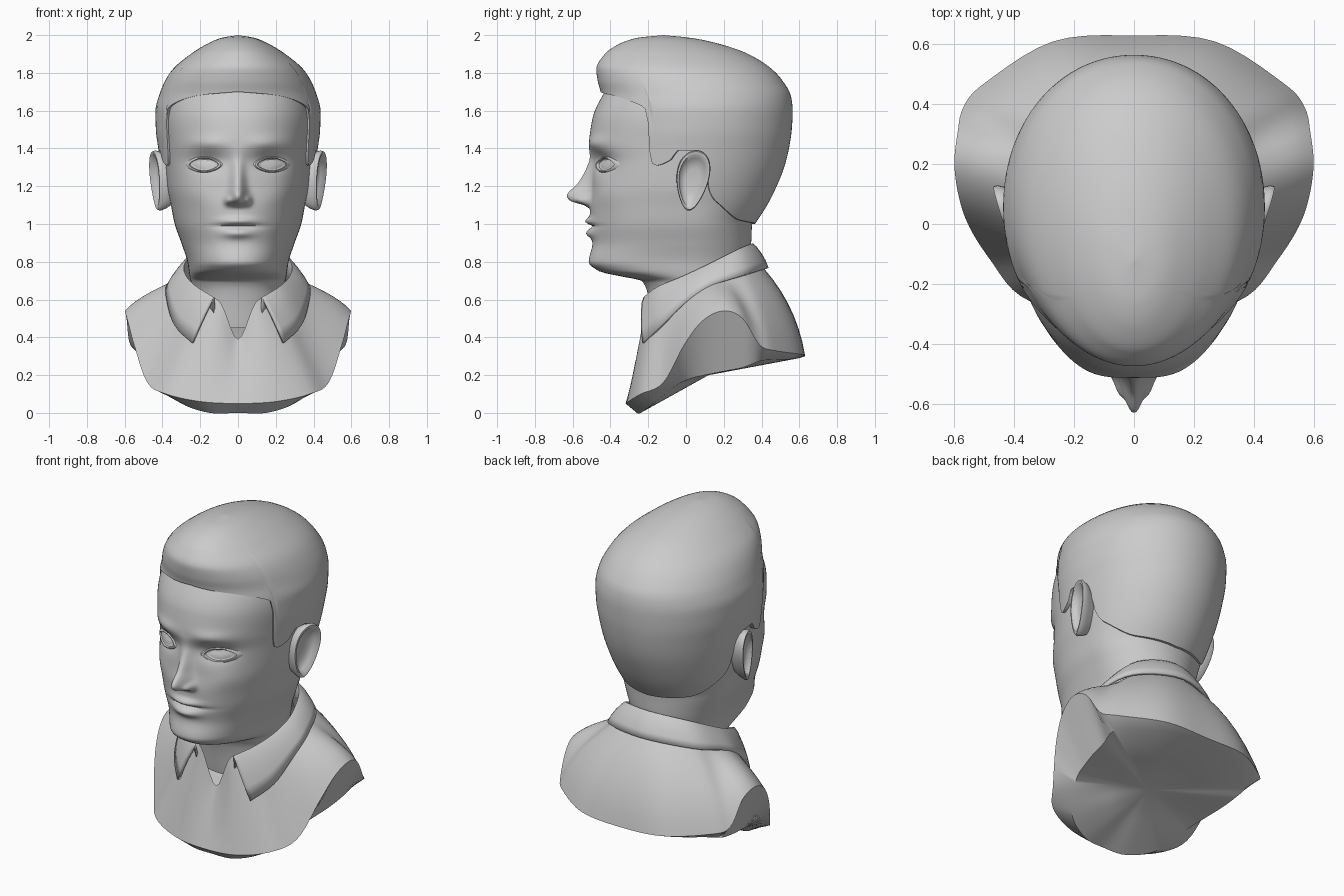
import bpy, bmesh, math
from mathutils import Vector

if "Cube" in bpy.data.objects:
    bpy.data.objects.remove(bpy.data.objects["Cube"])

clay = bpy.data.materials.new("grey_clay")
clay.diffuse_color = (0.6, 0.6, 0.6, 1)
clay.use_nodes = True
clay.node_tree.nodes["Principled BSDF"].inputs["Base Color"].default_value = clay.diffuse_color


def loft(name, rings, closed=True, angle=40, solid=0):
    """Skin a list of equal-length point rings."""
    bm = bmesh.new()
    rows = [[bm.verts.new(p) for p in r] for r in rings]
    n = len(rows[0])
    for a, b in zip(rows, rows[1:]):
        for i in range(n if closed else n - 1):
            j = (i + 1) % n
            bm.faces.new((a[i], a[j], b[j], b[i]))
    bmesh.ops.remove_doubles(bm, verts=bm.verts, dist=0.00005)
    bmesh.ops.recalc_face_normals(bm, faces=bm.faces)
    me = bpy.data.meshes.new(name)
    bm.to_mesh(me)
    bm.free()
    ob = bpy.data.objects.new(name, me)
    bpy.context.collection.objects.link(ob)
    me.materials.append(clay)
    bpy.ops.object.select_all(action='DESELECT')
    ob.select_set(True)
    bpy.context.view_layer.objects.active = ob
    bpy.ops.object.shade_smooth_by_angle(angle=math.radians(angle))
    if solid:
        m = ob.modifiers.new("thickness", 'SOLIDIFY')
        m.thickness, m.offset = solid, 0
    return ob


def curve(keys, z):
    """Monotone cubic through rows of (z, values...)."""
    z = min(max(z, keys[0][0]), keys[-1][0])
    i = max(k for k in range(len(keys) - 1) if keys[k][0] <= z)
    h = keys[i + 1][0] - keys[i][0]
    t = (z - keys[i][0]) / h

    def slope(k, c):
        def sec(a):
            return (keys[a + 1][c] - keys[a][c]) / (keys[a + 1][0] - keys[a][0])
        if k == 0:
            return sec(0)
        if k == len(keys) - 1:
            return sec(k - 1)
        a, b = sec(k - 1), sec(k)
        return 0 if a * b <= 0 else 2 * a * b / (a + b)
    return [(2*t**3 - 3*t*t + 1) * keys[i][c] + (3*t*t - 2*t**3) * keys[i + 1][c]
            + h * ((t**3 - 2*t*t + t) * slope(i, c) + (t**3 - t*t) * slope(i + 1, c))
            for c in range(1, len(keys[0]))]


def spline(half, closed, sub=5):
    """Mirror right-hand points across x and smooth them."""
    other = [(-x, y, z) for x, y, z in half[::-1]]
    p = [Vector(q) for q in half + (other[1:-1] if closed else other[1:])]
    n, out = len(p), []

    def at(k):
        return p[k % n] if closed else p[min(max(k, 0), n - 1)]
    for i in range(n if closed else n - 1):
        a, b, c, d = at(i - 1), at(i), at(i + 1), at(i + 2)
        for s in range(sub):
            t = s / sub
            out.append(0.5 * (2*b + (c - a)*t + (2*a - 5*b + 4*c - d)*t*t
                              + (3*b - a - 3*c + d)*t**3))
    return out if closed else out + [p[-1]]


def bump(x, z, cx, cz, sx, sz):
    return math.exp(-((abs(x) - cx) / sx)**2 - ((z - cz) / sz)**2)


# Head and neck: z, front y, back y, half width
HEAD = [(.45, -.17, .27, .23), (.64, -.205, .30, .235), (.70, -.235, .32, .25),
        (.72, -.33, .325, .255), (.75, -.46, .33, .26), (.80, -.515, .335, .268),
        (.90, -.495, .345, .30), (1.0, -.505, .35, .335), (1.1, -.51, .40, .355),
        (1.2, -.50, .46, .375), (1.33, -.495, .50, .385), (1.42, -.512, .52, .39),
        (1.55, -.497, .53, .40), (1.7, -.43, .52, .38), (1.85, -.3, .35, .25),
        (1.92, -.1, .1, .05)]
NOSE = [(1.08, 0, .045), (1.10, .03, .045), (1.12, .10, .042), (1.15, .125, .042),
        (1.22, .07, .036), (1.30, .03, .034), (1.37, .008, .04), (1.42, 0, .05)]
MID = .04


def relief(x, z):
    """Facial features pushed forward from the plain head."""
    depth, w = curve(NOSE, z)
    d = depth * math.exp(-(abs(x) / w)**2.2)
    d += .04 * bump(x, z, .052, 1.125, .02, .022)       # nostril wings
    d += .014 * bump(x, z, .16, 1.43, .10, .035)        # brows
    d -= .035 * bump(x, z, .165, 1.33, .085, .05)       # eye sockets
    d += .012 * bump(x, z, .23, 1.17, .08, .07)         # cheekbones
    d += .028 * bump(x, z, 0, 1.015, .085, .02)         # upper lip
    d += .030 * bump(x, z, 0, .95, .08, .024)           # lower lip
    d -= .018 * bump(x, z, 0, .988, .12, .009)          # mouth line
    return d


def face_y(x, z):
    yf, yb, hw = curve(HEAD, z)
    s = max(0, 1 - (abs(x) / hw)**2.2)
    return MID - (MID - yf) * s**(1 / 2.2) - relief(x, z)


def oval(a, hw, front, back, mid, n):
    s, c = math.sin(a), math.cos(a)
    x = hw * math.copysign(abs(s)**(2 / n), s)
    y = mid - (mid - front if c > 0 else back - mid) * math.copysign(abs(c)**(2 / n), c)
    return x, y


rings = []
for k in range(148):
    z = .45 + k * .01
    yf, yb, hw = curve(HEAD, z)
    ring = []
    for i in range(160):
        u = 2 * math.pi * i / 160
        a = u - .6 * math.sin(u)                        # denser over the face
        x, y = oval(a, hw, yf, yb, MID, 2.2 if math.cos(a) > 0 else 2.0)
        if math.cos(a) > 0:
            y -= relief(x, z)
        ring.append((x, y, z))
    rings.append(ring)
rings.append([(0, 0, 1.925)] * 160)
loft("head", rings, angle=60)

# Hair cap: same kind of table, trimmed along a hairline given by angle
HAIR = [(1.0, -.40, .365, .34), (1.1, -.42, .43, .368), (1.2, -.44, .48, .39),
        (1.3, -.45, .52, .408), (1.4, -.45, .545, .422), (1.5, -.45, .56, .435),
        (1.6, -.452, .565, .437), (1.68, -.45, .555, .418), (1.76, -.468, .51, .385),
        (1.82, -.475, .455, .345), (1.9, -.43, .33, .25), (1.95, -.36, .19, .17),
        (1.985, -.26, .03, .09), (2.0, -.12, -.12, 0)]
HAIRLINE = [(0, 1.70), (30, 1.68), (54, 1.63), (59, 1.60), (61, 1.45), (63, 1.33),
            (67, 1.31), (76, 1.34), (80, 1.39), (90, 1.39), (98, 1.31), (103, 1.18),
            (110, 1.12), (140, 1.02), (180, 1.0)]
rings = [[] for _ in range(43)]
for i in range(180):
    deg = i * 2
    edge = curve(HAIRLINE, min(deg, 360 - deg))[0]
    for k in range(43):
        z = 2 - (2 - edge) * (min(k, 40) / 40)**1.6
        yf, yb, hw = curve(HAIR, z)
        mid = (yf + yb) / 2
        x, y = oval(math.radians(deg), hw, yf, yb, mid, 2.05)
        s = (1, .97, .90)[max(0, k - 40)]               # tuck the edge under
        rings[k].append((x * s, mid + (y - mid) * s, z + (.004 if k == 42 else 0)))
loft("hair", rings, angle=50)

# Eyes with raised lids, and ears, on both sides
LIDS = [(1.35, .004), (1.18, -.010), (1.03, -.012), (.96, .004), (.6, -.004),
        (.3, -.009), (0, -.010)]
EAR = [(.7, -.05), (.93, .01), (1, .04), (.96, .055), (.86, .055), (.74, .03),
       (.4, .015), (0, .02)]
for side, tag in ((1, "right"), (-1, "left")):
    rings = []
    for s, d in LIDS:
        ring = []
        for i in range(40):
            a = 2 * math.pi * i / 40
            x = .18 + .075 * s * math.cos(a)
            z = 1.315 + .033 * s * math.sin(a) * (1 - .25 * math.cos(a)**2)
            ring.append((side * x, face_y(x, z) + d, z))
        rings.append(ring)
    loft(tag + "_eye", rings, angle=50)
    rings = []
    for s, w in EAR:
        ring = []
        for i in range(32):
            a = 2 * math.pi * i / 32
            v = .16 * s * math.sin(a)
            u = .085 * s * math.cos(a) * (1 + 1.8 * v)
            ring.append((side * (.385 + w + .3 * u + .08 * v), .035 + u + .12 * v, 1.23 + v))
        rings.append(ring)
    loft(tag + "_ear", rings, angle=60)

# Shirt: neckline, cut rim and underside edge, front to back on the right
NECKLINE = [(0, -.21, .39), (.09, -.21, .58), (.17, -.17, .62), (.22, -.12, .63),
            (.25, -.05, .65), (.27, .03, .68), (.28, .10, .71), (.28, .16, .73),
            (.26, .22, .76), (.21, .28, .79), (.11, .34, .81), (0, .36, .82)]
RIM = [(0, -.32, .05), (.2, -.305, .06), (.38, -.24, .10), (.48, -.12, .16),
       (.55, -.01, .36), (.585, .09, .49), (.6, .2, .54), (.59, .3, .5),
       (.57, .39, .36), (.5, .47, .33), (.27, .61, .31), (0, .63, .30)]
UNDER = [(0, -.26, 0), (.15, -.24, 0), (.3, -.17, .05), (.38, -.06, .14),
         (.42, .02, .18), (.44, .1, .2), (.46, .2, .22), (.47, .3, .24),
         (.48, .38, .27), (.44, .43, .28), (.25, .56, .285), (0, .6, .29)]
top, rim, under = (spline(k, True) for k in (NECKLINE, RIM, UNDER))
rings = []
for k in range(9):
    t = k / 8
    ring = []
    for a, b in zip(top, rim):
        p = a.lerp(b, t)
        back = min(max((p.y + .05) / .4, 0), 1)
        out = Vector((p.x, p.y - .1, 0)).normalized()
        ring.append(p + (out * .045 + Vector((0, 0, .02))) * back * 4 * t * (1 - t))
    rings.append(ring)
core = Vector((0, .12, .2))
rings += [under, [p.lerp(core, .5) for p in under], [core] * len(under)]
loft("shirt", rings, angle=35)

# Folded collar with pointed front tips
FOLD = [(.13, -.225, .605), (.22, -.15, .66), (.275, -.02, .715), (.285, .12, .78),
        (.21, .28, .86), (0, .355, .89)]
HEM = [(.24, -.225, .37), (.33, -.13, .46), (.37, 0, .585), (.37, .14, .675),
       (.28, .33, .735), (0, .43, .765)]
fold, hem = spline(FOLD, False), spline(HEM, False)
inner = [Vector((p.x * .93, .05 + (p.y - .05) * .93, p.z - .10)) for p in fold]
rings = [inner, fold]
for t in (.1, .4, .7, 1):
    rings.append([a.lerp(b, t) + Vector((a.x, a.y - .05, 0)) * .12 * t * (1 - t)
                  for a, b in zip(fold, hem)])
loft("collar", rings, closed=False, angle=40, solid=.016)
